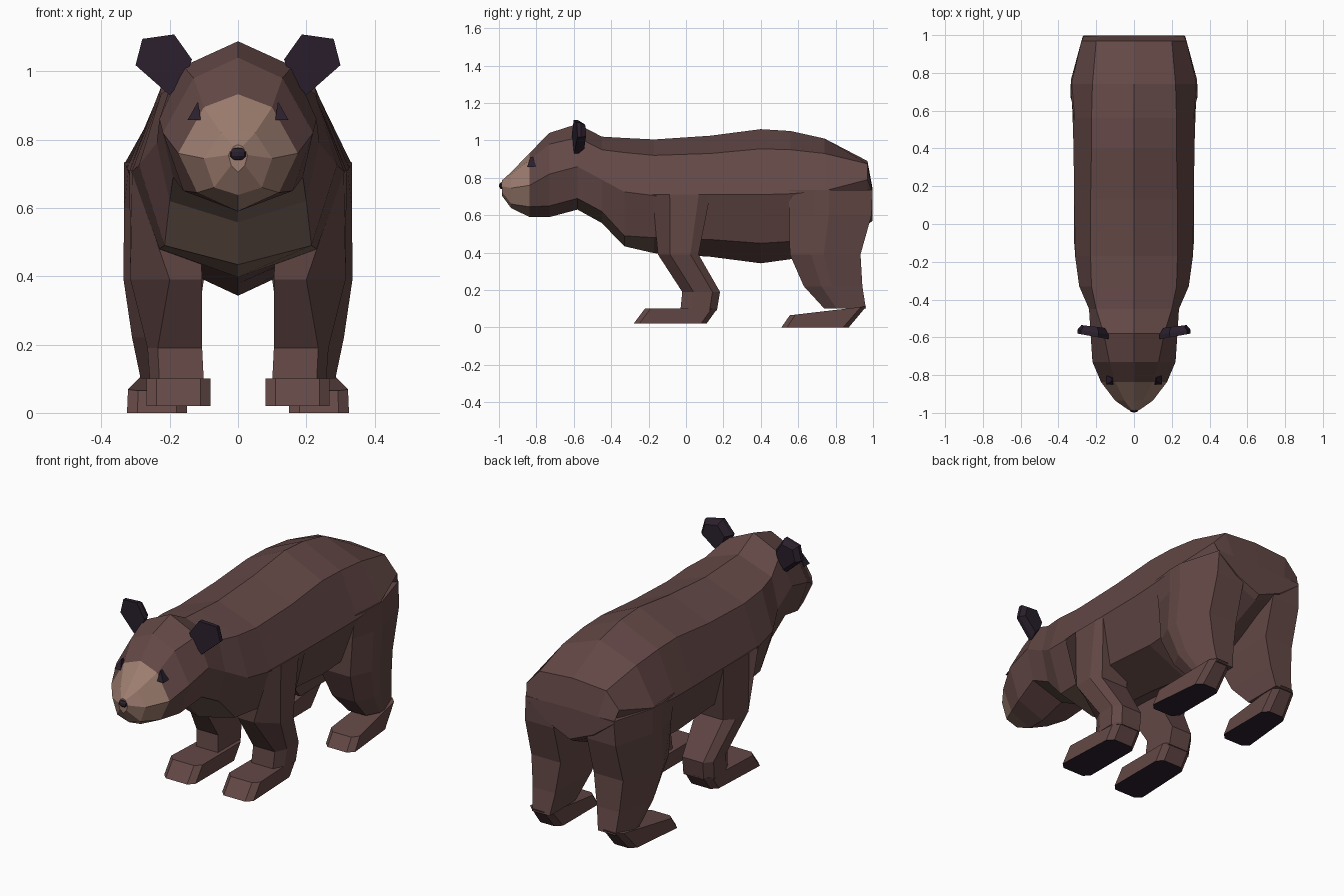
import bpy, bmesh
from mathutils import Vector

if "Cube" in bpy.data.objects:
    bpy.data.objects.remove(bpy.data.objects["Cube"])


def mat(name, rgb):
    m = bpy.data.materials.new(name)
    m.diffuse_color = (*rgb, 1)
    m.use_nodes = True
    m.node_tree.nodes["Principled BSDF"].inputs["Base Color"].default_value = m.diffuse_color
    return m


BROWN = mat("brown fur", (0.125, 0.065, 0.061))
TAN = mat("tan muzzle", (0.34, 0.205, 0.16))
CHEST = mat("pale chest", (0.20, 0.13, 0.10))
DARK = mat("dark skin", (0.023, 0.014, 0.026))


def loft(name, rings, mats, rule=None):
    """Skin a list of equal-length rings, cap both ends, colour faces by rule."""
    bm = bmesh.new()
    vs = [[bm.verts.new(p) for p in r] for r in rings]
    n = len(rings[0])
    for a, b in zip(vs, vs[1:]):
        for j in range(n):
            k = (j + 1) % n
            bm.faces.new((a[j], a[k], b[k], b[j]))
    bm.faces.new(vs[0])
    bm.faces.new(vs[-1])
    bmesh.ops.recalc_face_normals(bm, faces=bm.faces)
    bm.normal_update()
    if rule:
        for f in bm.faces:
            f.material_index = rule(f.calc_center_median(), f.normal)
    me = bpy.data.meshes.new(name)
    bm.to_mesh(me)
    bm.free()
    for m in mats:
        me.materials.append(m)
    ob = bpy.data.objects.new(name, me)
    bpy.context.collection.objects.link(ob)
    return ob


# Head and torso: y, top z, upper x/z, side x/z, lower x/z, bottom z
SECTIONS = [
    (-0.985, .785, .013, .78, .028, .755, .02, .725, .705),
    (-0.935, .83, .05, .82, .10, .745, .07, .66, .638),
    (-0.836, .933, .10, .895, .175, .76, .12, .645, .59),
    (-0.73, 1.04, .13, .98, .22, .82, .16, .65, .59),
    (-0.58, 1.088, .16, 1.015, .23, .86, .19, .69, .63),
    (-0.45, 1.02, .20, .95, .238, .79, .20, .62, .558),
    (-0.33, 1.013, .225, .935, .29, .725, .215, .49, .434),
    (-0.17, 1.005, .23, .92, .312, .705, .23, .48, .397),
    (0.13, 1.025, .23, .93, .317, .71, .23, .47, .378),
    (0.40, 1.06, .225, .955, .32, .71, .23, .45, .343),
    (0.56, 1.05, .225, .95, .325, .715, .23, .46, .365),
    (0.74, 1.01, .22, .93, .332, .73, .22, .50, .45),
    (0.97, .89, .20, .875, .278, .79, .17, .62, .55),
    (0.998, .74, .17, .735, .262, .72, .14, .63, .57),
]


def body_ring(s):
    y, t, ux, uz, sx, sz, lx, lz, b = s
    half = [(ux, uz), (sx, sz), (lx, lz)]
    pts = [(0, t)] + half + [(0, b)] + [(-x, z) for x, z in reversed(half)]
    return [(x, y, z) for x, z in pts]


def body_rule(c, n):
    if c.y < -0.84:
        return 1
    if -0.58 < c.y < -0.17 and abs(c.x) < 0.15 and n.z < -0.2:
        return 2
    return 0


loft("body", [body_ring(s) for s in SECTIONS], [BROWN, TAN, CHEST], body_rule)


def leg_ring(z, yf, yb, xi, xf, xo, xb, f0, f1, s):
    """Six-sided leg section; f0 and f1 place the outer corners along the side."""
    w = yb - yf
    pts = [(xi, yf), (xf, yf), (xo, yf + f0 * w), (xo, yf + f1 * w), (xb, yb), (xi, yb)]
    return [(s * x, y, z) for x, y in pts]


def foot_ring(toe, heel, zt, zh, x0, x1, pinch, s):
    """Plan outline with chamfered toe and narrowed heel, sloping from toe to heel."""
    c, h = 0.03, x1 - pinch
    pts = [(x0 + c, toe), (x1 - c, toe), (x1, toe + c), (h, heel - c),
           (h - c, heel), (x0 + c, heel), (x0, heel - c), (x0, toe + c)]
    return [(s * x, y, zt + (zh - zt) * (y - toe) / (heel - toe)) for x, y in pts]


def sole_rule(c, n):
    return 1 if n.z < -0.9 else 0


# z, front y, back y, inner x, front x, outer x, back x
FRONT = [(.71, -.18, .13, .12, .31, .318, .315), (.39, -.15, .067, .105, .20, .315, .27),
         (.19, -.02, .182, .105, .235, .265, .23), (.09, -.03, .165, .10, .23, .258, .22)]
HIND = [(.735, .55, .998, .10, .318, .333, .265), (.60, .553, .992, .10, .30, .334, .272),
        (.39, .555, .933, .10, .285, .335, .275), (.22, .63, .943, .125, .26, .31, .26),
        (.10, .74, .962, .145, .25, .285, .25)]

# Ear outline in the front plane
EAR = [(.28, 1.095), (.187, 1.108), (.135, 1.035), (.15, .99), (.20, .93), (.30, 1.018)]


def ear_ring(y_in, y_out, k, s):
    return [(s * (.215 + (x - .215) * k), y_in + (y_out - y_in) * (x - .135) / .165,
             1.03 + (z - 1.03) * k) for x, z in EAR]


for s, side in ((1, "left"), (-1, "right")):
    # Legs
    loft("front_leg_" + side, [leg_ring(*r, .3, .8, s) for r in FRONT], [BROWN])
    loft("hind_leg_" + side, [leg_ring(*r, .3, .48, s) for r in HIND], [BROWN])
    # Feet with dark soles
    loft("front_foot_" + side, [foot_ring(-.28, .11, .02, .02, .08, .268, .015, s),
                                foot_ring(-.22, .167, .10, .10, .08, .268, .015, s)],
         [BROWN, DARK], sole_rule)
    loft("hind_foot_" + side, [foot_ring(.51, .87, 0, 0, .15, .325, .03, s),
                               foot_ring(.555, .965, .065, .113, .15, .322, .04, s)],
         [BROWN, DARK], sole_rule)
    # Ears: tilted plates, narrower behind
    loft("ear_" + side, [ear_ring(-.61, -.58, 1, s), ear_ring(-.585, -.56, 1, s),
                         ear_ring(-.55, -.535, .75, s)], [DARK])
    # Eyes: small pointed wedges set into the brow
    loft("eye_" + side, [[(s * .148, -.85 + d, .857), (s * .117, -.832 + d * .3, .912),
                          (s * .109, -.85 + d, .857)] for d in (0, .05)], [DARK])

# Nose
bpy.ops.mesh.primitive_uv_sphere_add(segments=8, ring_count=5, radius=1, location=(0, -.98, .758))
nose = bpy.context.object
nose.name = "nose"
nose.scale = (.028, .02, .02)
nose.data.materials.append(DARK)
